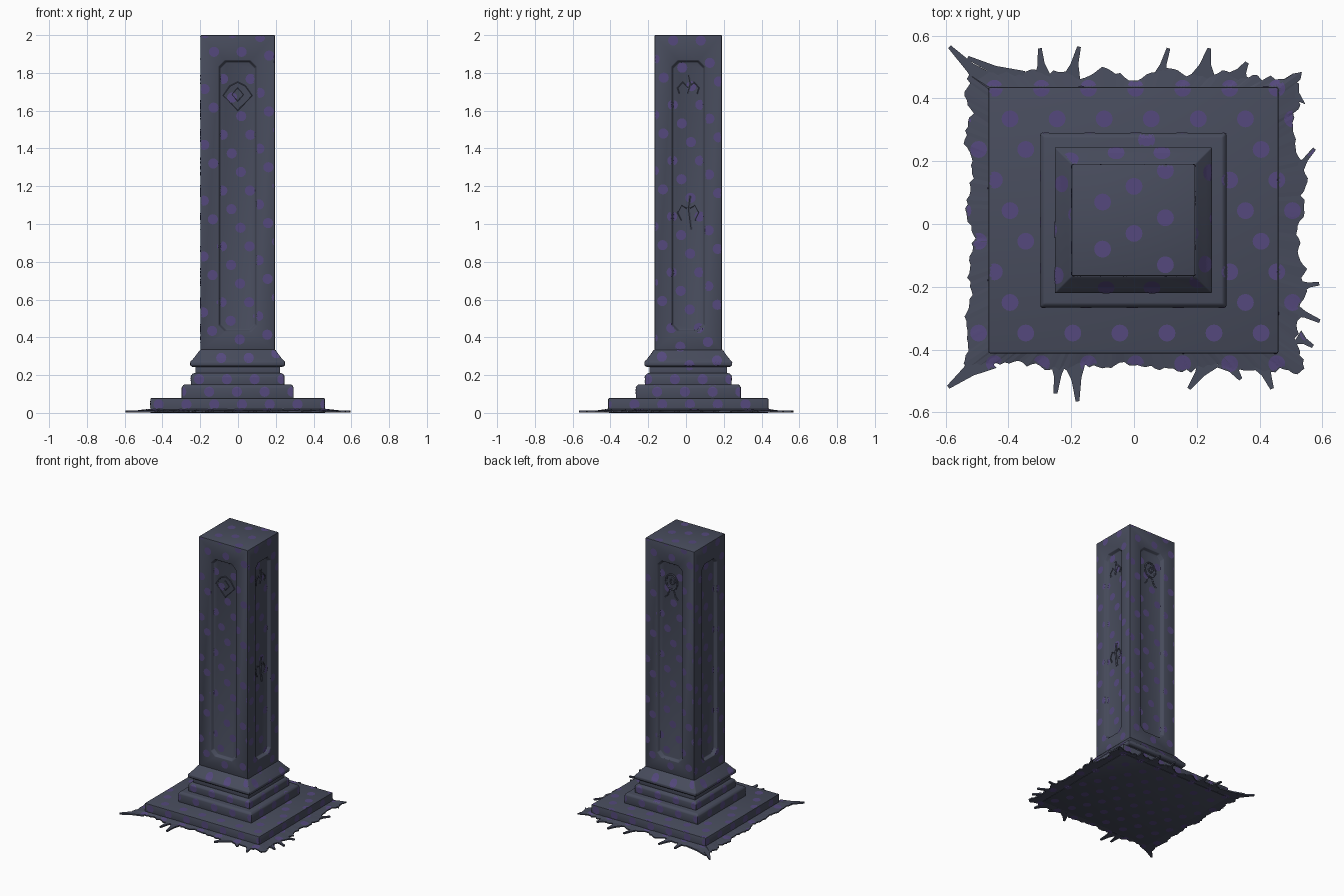
import bpy, bmesh, math, random
from mathutils import Vector
from mathutils.bvhtree import BVHTree

random.seed(7)
cube = bpy.data.objects.get("Cube")
if cube:
    bpy.data.objects.remove(cube, do_unlink=True)

CX, CY = -0.002, 0.012            # axis of the pillar
SHAFT_X, SHAFT_Y = 0.197, 0.178   # half widths of the shaft
RECESS = 0.024
X, Y, UP = Vector((1, 0, 0)), Vector((0, 1, 0)), Vector((0, 0, 1))
SIDES = {"front": -Y, "left": X, "back": Y, "right": -X}


def make_material(name, rgb):
    m = bpy.data.materials.new(name)
    m.use_nodes = True
    col = (*rgb, 1)
    m.diffuse_color = col
    bsdf = m.node_tree.nodes["Principled BSDF"]
    bsdf.inputs["Base Color"].default_value = col
    bsdf.inputs["Roughness"].default_value = 0.9
    return m


slate = make_material("slate_stone", (0.064, 0.072, 0.108))
purple = make_material("purple_spots", (0.09, 0.066, 0.205))


def finish(bm, name, mat):
    bmesh.ops.recalc_face_normals(bm, faces=bm.faces)
    me = bpy.data.meshes.new(name)
    bm.to_mesh(me)
    bm.free()
    ob = bpy.data.objects.new(name, me)
    bpy.context.collection.objects.link(ob)
    me.materials.append(mat)
    return ob


def activate(ob):
    bpy.ops.object.select_all(action="DESELECT")
    ob.select_set(True)
    bpy.context.view_layer.objects.active = ob


def soften(ob, width):
    mod = ob.modifiers.new("Bevel", "BEVEL")
    mod.width, mod.segments, mod.limit_method = width, 2, "ANGLE"
    activate(ob)
    bpy.ops.object.modifier_apply(modifier=mod.name)
    bpy.ops.object.shade_smooth_by_angle(angle=math.radians(35))


def skin(bm, rings):
    """Join equal rings of vertices and cap both ends."""
    for a, b in zip(rings, rings[1:]):
        for i in range(len(a)):
            j = (i + 1) % len(a)
            bm.faces.new((a[i], a[j], b[j], b[i]))
    bm.faces.new(rings[0][::-1])
    bm.faces.new(rings[-1])


def rectangle(bm, hx, hy, z):
    return [bm.verts.new((CX + sx * hx, CY + sy * hy, z))
            for sx, sy in ((-1, -1), (1, -1), (1, 1), (-1, 1))]


def square_stack(name, profile, narrower=0.018, bevel=0.005):
    """Stack of rectangles given as (height, half width)."""
    bm = bmesh.new()
    skin(bm, [rectangle(bm, h, h - narrower, z) for z, h in profile])
    ob = finish(bm, name, slate)
    soften(ob, bevel)
    return ob


# Stepped base and moulding
parts = [
    square_stack("base_slab", [(0.0, 0.462), (0.078, 0.462)], 0.038),
    square_stack("lower_step", [(0.07, 0.296), (0.137, 0.296), (0.15, 0.285)]),
    square_stack("upper_step", [(0.14, 0.248), (0.195, 0.248), (0.21, 0.236)]),
    square_stack("neck", [(0.2, 0.224), (0.25, 0.224)], bevel=0.002),
    square_stack("flared_moulding", [(0.244, 0.24), (0.252, 0.25), (0.27, 0.25),
                                     (0.29, 0.232), (0.325, 0.206), (0.335, 0.197)],
                 bevel=0.003),
]


# Shaft with a recessed, clipped-corner panel on every side
def half_depth(n):
    return abs(n.x) * SHAFT_X + abs(n.y) * SHAFT_Y


def on_side(n, u, z, out):
    return Vector((CX, CY, z)) + Vector((-n.y, n.x, 0)) * u + n * out


def panel_outline(w, shrink):
    w, lo, hi, c = w - shrink, 0.43 + shrink, 1.865 - shrink, 0.032
    return [(-w + c, lo), (w - c, lo), (w, lo + c), (w, hi - c),
            (w - c, hi), (-w + c, hi), (-w, hi - c), (-w, lo + c)]


bm = bmesh.new()
for n in SIDES.values():
    w = 0.1 if n.y else 0.088
    d = half_depth(n)
    skin(bm, [[bm.verts.new(on_side(n, u, z, out)) for u, z in panel_outline(w, s)]
              for out, s in ((d - RECESS, 0.008), (d, 0.0), (d + 0.05, 0.0))])
cutter = finish(bm, "panel_cutter", slate)
cutter.hide_render = True

bm = bmesh.new()
skin(bm, [rectangle(bm, SHAFT_X, SHAFT_Y, z) for z in (0.33, 2.0)])
shaft = finish(bm, "shaft", slate)
mod = shaft.modifiers.new("Panels", "BOOLEAN")
mod.operation, mod.object, mod.solver = "DIFFERENCE", cutter, "EXACT"
activate(shaft)
bpy.ops.object.modifier_apply(modifier=mod.name)
bpy.data.objects.remove(cutter, do_unlink=True)
soften(shaft, 0.004)
parts.append(shaft)


# Ragged skirt of rubble around the slab
def edge_walk(hx, hy, step):
    """Points round a rectangle with their outward directions."""
    for sx, sy, ox, oy, half in ((1, 0, 0, -1, hx), (0, 1, 1, 0, hy),
                                 (-1, 0, 0, 1, hx), (0, -1, -1, 0, hy)):
        count = int(2 * half / step)
        for i in range(count):
            t = -half + 2 * half * i / count
            yield Vector((sx * t + ox * hx, sy * t + oy * hy, 0)), Vector((ox, oy, 0))


inner, outer = [], []
drift = 0.0
for p, out in edge_walk(0.45, 0.41, 0.012):
    drift = 0.7 * drift + random.uniform(-0.012, 0.012)
    q = Vector((p.x * 0.53 / 0.45, p.y * 0.468 / 0.41, 0))
    inner.append(p + Vector((CX, CY, 0)))
    outer.append(q + out * drift + Vector((0.005, 0.008, 0)))
bm = bmesh.new()
skin(bm, [[bm.verts.new(p + UP * z) for p in pts]
          for pts, z in ((inner, 0.003), (outer, 0.004), (outer, 0.012), (inner, 0.022))])
# loose tongues: root x, root y, tip x, tip y, root width
for x0, y0, x1, y1, w in ((-.46, .44, -.588, .565, .04), (-.36, .455, -.53, .53, .035),
                          (-.29, .46, -.3, .56, .03), (-.2, .46, -.175, .565, .03),
                          (.08, .46, .11, .56, .025), (.22, .46, .24, .56, .045),
                          (.33, .46, .36, .515, .04), (.5, .4, .52, .45, .05),
                          (.52, .17, .575, .24, .02), (.53, -.2, .59, -.19, .02),
                          (.5, -.27, .592, -.31, .025), (.52, -.36, .57, -.39, .025),
                          (.4, -.43, .44, -.525, .04), (.29, -.43, .34, -.495, .04),
                          (.24, -.43, .175, -.525, .04), (-.19, -.43, -.18, -.565, .04),
                          (-.24, -.43, -.25, -.54, .03), (-.47, -.42, -.592, -.52, .05)):
    a, b = Vector((x0, y0, 0)), Vector((x1, y1, 0))
    side = (b - a).cross(UP).normalized()
    shape = [(0, -w), (0.45, -w * 0.45), (1, -0.006), (1, 0.006), (0.5, w * 0.35), (0, w)]
    pts = [a.lerp(b, t) + side * s for t, s in shape]
    skin(bm, [[bm.verts.new(p + UP * z) for p in pts] for z in (0.003, 0.013)])
parts.append(finish(bm, "ragged_skirt", slate))


# Shallow carved reliefs on the panels
def relief(name, n, points, thick=0.005, closed=False):
    cu = bpy.data.curves.new(name, "CURVE")
    cu.dimensions, cu.bevel_depth, cu.bevel_resolution = "3D", thick, 1
    sp = cu.splines.new("POLY")
    sp.points.add(len(points) - 1)
    sp.use_cyclic_u = closed
    for pt, (u, z) in zip(sp.points, points):
        pt.co = (*on_side(n, u, z, half_depth(n) - RECESS), 1)
    ob = bpy.data.objects.new(name, cu)
    bpy.context.collection.objects.link(ob)
    cu.materials.append(slate)
    activate(ob)
    bpy.ops.object.convert(target="MESH")
    bpy.ops.object.shade_smooth_by_angle(angle=math.radians(50))


def oval(u, z, ru, rz, count=16):
    return [(u + ru * math.cos(i * math.tau / count), z + rz * math.sin(i * math.tau / count))
            for i in range(count)]


front, left, back = SIDES["front"], SIDES["left"], SIDES["back"]
relief("front_diamond_frame", front,
       [(0, 1.6), (0.075, 1.68), (0.04, 1.73), (0, 1.75), (-0.04, 1.73), (-0.075, 1.68)], 0.004, True)
relief("front_diamond_core", front, oval(0, 1.685, 0.03, 0.035, 4), 0.003, True)
relief("back_round_emblem", back, oval(0, 1.72, 0.045, 0.055), 0.007, True)
relief("back_emblem_core", back, oval(0.005, 1.725, 0.018, 0.02, 8), 0.007, True)
for s in (-1, 1):
    relief("back_emblem_strand", back, [(s * 0.015, 1.665), (s * 0.03, 1.62), (s * 0.05, 1.6)])
    relief("left_upper_wing", left, [(0, 1.72), (s * 0.03, 1.75), (s * 0.055, 1.72), (s * 0.045, 1.69)])
    relief("left_lower_arm", left, [(0, 1.08), (s * 0.035, 1.1), (s * 0.055, 1.06), (s * 0.035, 1.02)])
relief("left_upper_body", left, [(0, 1.79), (0.01, 1.74), (-0.005, 1.69)], 0.008)
relief("left_lower_body", left, [(0.01, 1.15), (0, 1.08), (0.015, 0.97)], 0.009)

# Polka dots draped over the stone as thin plates
stone = bmesh.new()
for ob in parts:
    stone.from_mesh(ob.data)
tree = BVHTree.FromBMesh(stone)
stone.free()
dots = bmesh.new()


def drape_dot(origin, out, u, v, facing, radius=0.027, rows=4, cols=16, lift=0.001):
    """Lay a disc in small cells, leaving out cells that bridge a step."""
    def cast(r, c):
        a = c * math.tau / cols
        arm = (u * math.cos(a) + v * math.sin(a)) * radius * r / rows
        return tree.ray_cast(origin + arm, -out)[:2]

    for r in range(rows):
        for c in range(cols):
            mid, nor = cast(r + 0.5, c + 0.5)
            if mid is None or nor.dot(out) < facing:
                continue
            ends = ((r, c), (r + 1, c), (r + 1, c + 1), (r, c + 1))
            corners = [cast(*e)[0] for e in (ends if r else ends[:3])]
            if all(p is not None and abs((p - mid).dot(nor)) < 0.0025 for p in corners):
                face = dots.faces.new([dots.verts.new(p + nor * lift) for p in corners])
                face.normal_update()
                if face.normal.dot(out) < 0:
                    face.normal_flip()


def lattice(anchor, a, b, lim_u, lo_v, hi_v):
    for i in range(-40, 41):
        for j in range(-40, 41):
            s, t = (anchor[k] + i * a[k] + j * b[k] for k in (0, 1))
            if abs(s) < lim_u and lo_v < t < hi_v:
                yield s, t


for n in SIDES.values():
    u = Vector((-n.y, n.x, 0))
    # shaft and moulding
    start = (-0.037, 0.783) if n.y else (0.026, 1.434)
    for s, t in lattice(start, (0.146, 0), (0.048, -0.0985), 0.25, 0.23, 1.99):
        # the plain stone round the panel carries the pattern a little higher
        rise = 0.025 if s > 0.09 else 0.045 if s < -0.09 or t > 1.86 else 0
        drape_dot(n * 2 + u * s + UP * (t + rise), n, u, UP, 0.6)
    # one row on each step
    for z, first, half in ((0.045, -0.42, 0.47), (0.112, -0.3, 0.3), (0.178, -0.206, 0.25)):
        for k in range(7):
            s = first + 0.147 * k
            if s < half:
                drape_dot(n * 2 + u * s + UP * z, n, u, UP, 0.6)
# slab, skirt and underside
for s, t in lattice((-0.395, 0.335), (0.15, 0), (0.05, -0.0975), 0.56, -0.5, 0.5):
    if abs(s - CX) > 0.296 or abs(t - CY) > 0.278:
        drape_dot(X * s + Y * t + UP * 3, UP, X, Y, 0.8)
    drape_dot(X * s + Y * t - UP, -UP, X, Y, 0.8)
drape_dot(X * 0.04 + Y * 0.268 + UP * 3, UP, X, Y, 0.8)
# top of the shaft
for s, t in lattice((0, -0.03), (0, 0.15), (0.1, 0.05), SHAFT_X, -0.166, 0.19):
    drape_dot(X * s + Y * t + UP * 3, UP, X, Y, 0.8)
bmesh.ops.remove_doubles(dots, verts=dots.verts, dist=0.0001)
mesh = bpy.data.meshes.new("polka_dots")
dots.to_mesh(mesh)
dots.free()
mesh.materials.append(purple)
bpy.context.collection.objects.link(bpy.data.objects.new("polka_dots", mesh))
